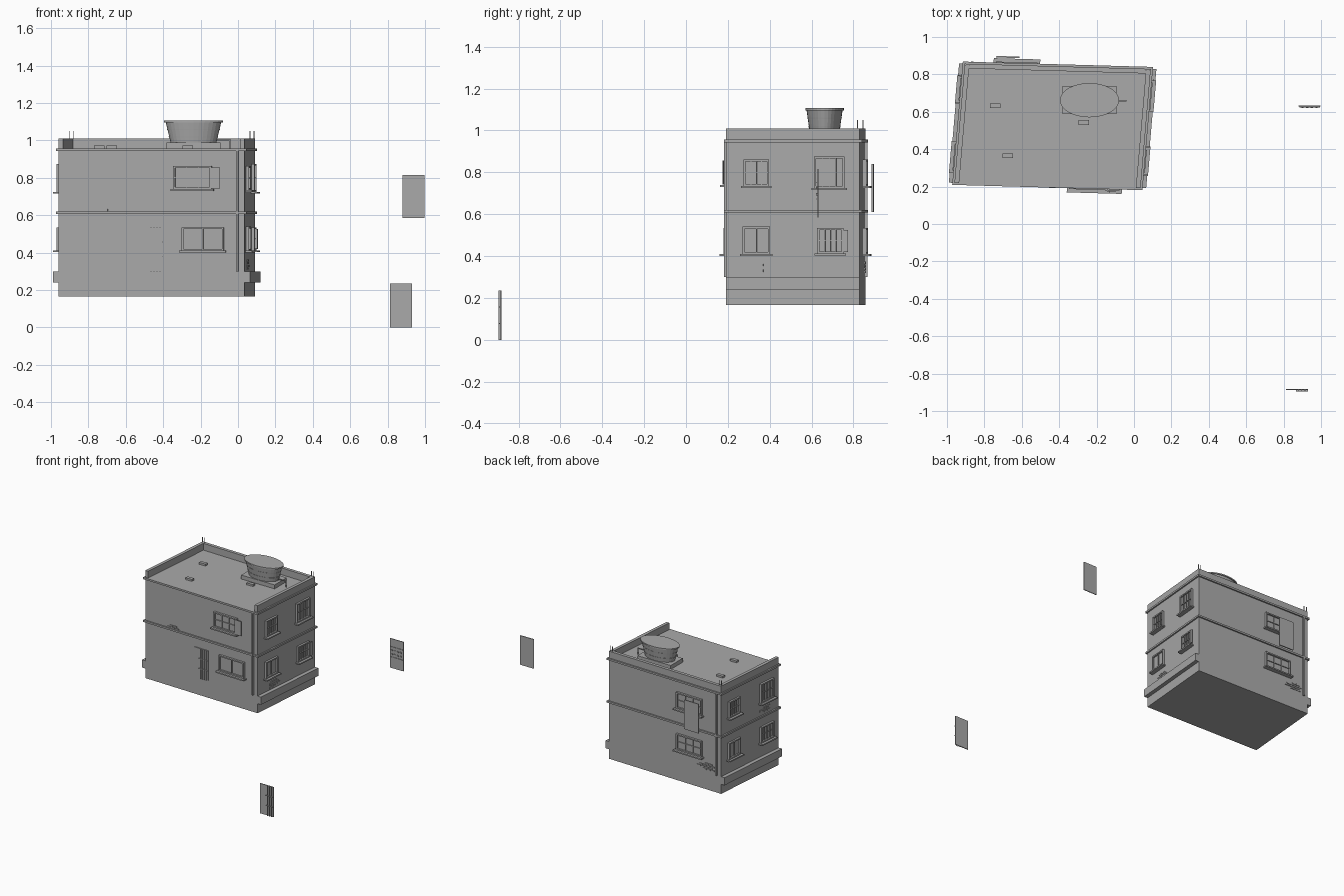
import bpy, bmesh, math
from mathutils import Matrix, Vector

cube = bpy.data.objects.get("Cube")
if cube:
    bpy.data.objects.remove(cube, do_unlink=True)

grey = bpy.data.materials.new("plain_grey")
grey.use_nodes = True
grey.diffuse_color = (0.4, 0.4, 0.4, 1)
grey.node_tree.nodes["Principled BSDF"].inputs["Base Color"].default_value = (0.4, 0.4, 0.4, 1)

# Footprint width and depth, and the slightly skewed frame of the house
W, D = 0.995, 0.637
SKEW = Matrix(((1, 0.086, 0, -0.96), (-0.028, 1, 0, 0.22), (0, 0, 1, 0), (0, 0, 0, 1)))
PLAIN = Matrix.Identity(4)


def finish(name, bm, frame):
    bm.transform(frame)
    bmesh.ops.recalc_face_normals(bm, faces=bm.faces)
    mesh = bpy.data.meshes.new(name)
    bm.to_mesh(mesh)
    bm.free()
    mesh.materials.append(grey)
    ob = bpy.data.objects.new(name, mesh)
    bpy.context.collection.objects.link(ob)
    return ob


def boxes(name, pairs, frame=SKEW):
    """One object made of boxes, each given by two opposite corners."""
    bm = bmesh.new()
    for p, q in pairs:
        p, q = Vector(p), Vector(q)
        size = q - p
        m = Matrix.Translation((p + q) / 2) @ Matrix.Diagonal([abs(c) for c in size] + [1])
        bmesh.ops.create_cube(bm, size=1, matrix=m)
    return finish(name, bm, frame)


# Wall frames: along the wall, outwards, up
WALLS = {
    "front": lambda s, d, z: (s, -d, z),
    "back": lambda s, d, z: (s, D + d, z),
    "right": lambda s, d, z: (W + d, s, z),
    "left": lambda s, d, z: (-d, s, z),
}


def on_wall(wall, name, parts):
    f = WALLS[wall]
    return boxes(name, [(f(*p), f(*q)) for p, q in parts])


def grid(s0, s1, z0, z1, d0, d1, cols, rows, t=0.004):
    """Bars dividing a rectangle into columns and rows."""
    parts = []
    for i in range(1, cols):
        s = s0 + (s1 - s0) * i / cols
        parts.append(((s - t / 2, d0, z0), (s + t / 2, d1, z1)))
    for i in range(1, rows):
        z = z0 + (z1 - z0) * i / rows
        parts.append(((s0, d0, z - t / 2), (s1, d1, z + t / 2)))
    return parts


def window(wall, label, s0, s1, z0, z1, cols=4, rows=2):
    t, d = 0.01, 0.016
    parts = [((s0, 0, z0), (s0 + t, d, z1)), ((s1 - t, 0, z0), (s1, d, z1)),
             ((s0, 0, z1 - t), (s1, d, z1)), ((s0, 0, z0), (s1, d, z0 + t)),
             ((s0 + t, 0, z0 + t), (s1 - t, 0.003, z1 - t))]
    parts += grid(s0 + t, s1 - t, z0 + t, z1 - t, 0.002, 0.01, cols, rows)
    on_wall(wall, f"{label}_window", parts)
    on_wall(wall, f"{label}_sill", [((s0 - 0.012, 0, z0 - 0.01), (s1 + 0.012, 0.034, z0))])


# Main body, side ledges, string courses
boxes("house_body", [((0, 0, 0.165), (W, D, 0.955))])
boxes("left_base_ledge", [((-0.03, 0, 0.24), (0.01, D, 0.30))])
boxes("right_base_ledge", [((W - 0.01, 0, 0.24), (W + 0.03, D, 0.30))])
for name, z in (("middle_course", 0.607), ("roof_course", 0.943)):
    boxes(name, [((-0.011, -0.011, z), (W + 0.011, D + 0.011, z + 0.014))])

# Parapet on three sides, open at the front
e = 0.025
boxes("left_parapet", [((0, 0, 0.95), (e, D, 1.01))])
boxes("right_parapet", [((W - e, 0, 0.95), (W, D, 1.01))])
boxes("back_parapet", [((e, D - e, 0.95), (W - e, D, 1.01))])

# Corner drainpipes
on_wall("front", "front_drainpipe", [((0.95, 0, 0.30), (0.962, 0.012, 0.945))])
on_wall("back", "back_drainpipe", [((0.033, 0, 0.30), (0.045, 0.012, 0.945))])

# Windows
window("right", "right_upper_small", 0.083, 0.205, 0.735, 0.862)
window("right", "right_upper_large", 0.42, 0.565, 0.725, 0.875)
window("right", "right_lower_small", 0.078, 0.21, 0.41, 0.54, 2, 1)
window("right", "right_lower_large", 0.435, 0.56, 0.412, 0.535)
window("left", "left_upper_large", 0.065, 0.21, 0.725, 0.875)
window("left", "left_lower_large", 0.065, 0.21, 0.412, 0.535)
window("left", "left_upper_small", 0.44, 0.56, 0.735, 0.862)
window("left", "left_lower_small", 0.435, 0.565, 0.41, 0.54, 2, 1)
window("front", "front_upper", 0.615, 0.82, 0.74, 0.862, 3, 2)
window("front", "front_lower", 0.66, 0.885, 0.41, 0.535, 2, 1)
window("back", "back_upper", 0.165, 0.39, 0.735, 0.862, 3, 2)
window("back", "back_lower", 0.165, 0.39, 0.41, 0.535, 3, 2)

# Opened shutters beside two windows
on_wall("front", "front_shutter", [((0.81, 0.016, 0.742), (0.866, 0.022, 0.856))])
on_wall("right", "right_shutter", [((0.555, 0.016, 0.42), (0.582, 0.022, 0.525))])

# Front door, with a slatted half
on_wall("front", "front_door", [((0.44, 0, 0.30), (0.56, 0.006, 0.535))]
        + grid(0.48, 0.56, 0.30, 0.535, 0.006, 0.012, 5, 3))

# Panel hanging over the back window
on_wall("back", "hanging_panel", [((0.165, 0.038, 0.61), (0.29, 0.046, 0.84))])


# Patches of exposed brick
def bricks(wall, s, z, rows):
    parts = []
    for r, n in enumerate(rows):
        for i in range(n):
            a = s + i * 0.034 + (r % 2) * 0.017
            b = z + r * 0.014
            parts.append(((a, 0, b), (a + 0.03, 0.005, b + 0.011)))
    on_wall(wall, f"{wall}_bricks", parts)


bricks("right", 0.13, 0.31, (2, 3, 3, 2))
bricks("back", 0.06, 0.32, (3, 4, 4, 2))
bricks("left", 0.10, 0.64, (2, 3, 2))
bricks("front", 0.20, 0.622, (3, 2))

# Roof vents
for i, (x, y) in enumerate(((-0.743, 0.632), (-0.675, 0.365), (-0.268, 0.543))):
    boxes(f"roof_vent_{i + 1}", [((x - 0.028, y - 0.013, 0.95), (x + 0.028, y + 0.013, 0.972))], PLAIN)

# Thin rods at the rear roof corners
rods = []
for a in (0.004, 0.025, W - 0.025, W - 0.004):
    rods.append(((a - 0.002, D - 0.012, 1.0), (a + 0.002, D - 0.008, 1.05)))
boxes("corner_rods", rods)

# Oval water tank, tapered with hoops, on a plinth
TX, TY = -0.238, 0.662
boxes("tank_plinth", [((TX - 0.145, TY - 0.075, 0.95), (TX + 0.145, TY + 0.075, 0.988))], PLAIN)


def oval(name, r0, r1, z0, z1):
    bm = bmesh.new()
    m = Matrix.Translation((TX, TY, (z0 + z1) / 2)) @ Matrix.Diagonal((1, 0.58, 1, 1))
    bmesh.ops.create_cone(bm, cap_ends=True, segments=32, radius1=r0, radius2=r1,
                          depth=z1 - z0, matrix=m)
    return finish(name, bm, PLAIN)


oval("water_tank", 0.122, 0.149, 0.988, 1.1)
oval("tank_lid", 0.158, 0.158, 1.096, 1.106)
for i in range(2):
    z = 1.015 + i * 0.04
    r = 0.131 + i * 0.009
    oval(f"tank_hoop_{i + 1}", r, r + 0.002, z, z + 0.007)
boxes("tank_pipe", [((-0.13, 0.655, 1.0), (-0.04, 0.662, 1.007)),
                    ((-0.047, 0.655, 0.955), (-0.04, 0.662, 1.007))], PLAIN)


# Two detached door panels
def plate(name, x, y, z, w, h, extra):
    parts = [((x, y, z), (x + w, y + 0.006, z + h))]
    parts += [((a, y - p, c), (b, y - q, d)) for (a, p, c), (b, q, d) in extra]
    boxes(name, parts, PLAIN)


knobs = [((0.895 + i * 0.025, 0.006, z), (0.907 + i * 0.025, 0, z + 0.01))
         for i in range(4) for z in (0.69, 0.72)]
rails = [((0.885, 0.004, z), (0.995, 0, z + 0.004)) for z in (0.67, 0.75)]
plate("detached_shelf_panel", 0.88, 0.627, 0.585, 0.118, 0.23, knobs + rails)
slats = grid(0.865, 0.93, 0, 0.235, 0.008, 0, 4, 3)
plate("detached_slatted_door", 0.812, -0.887, 0, 0.118, 0.235, slats)
